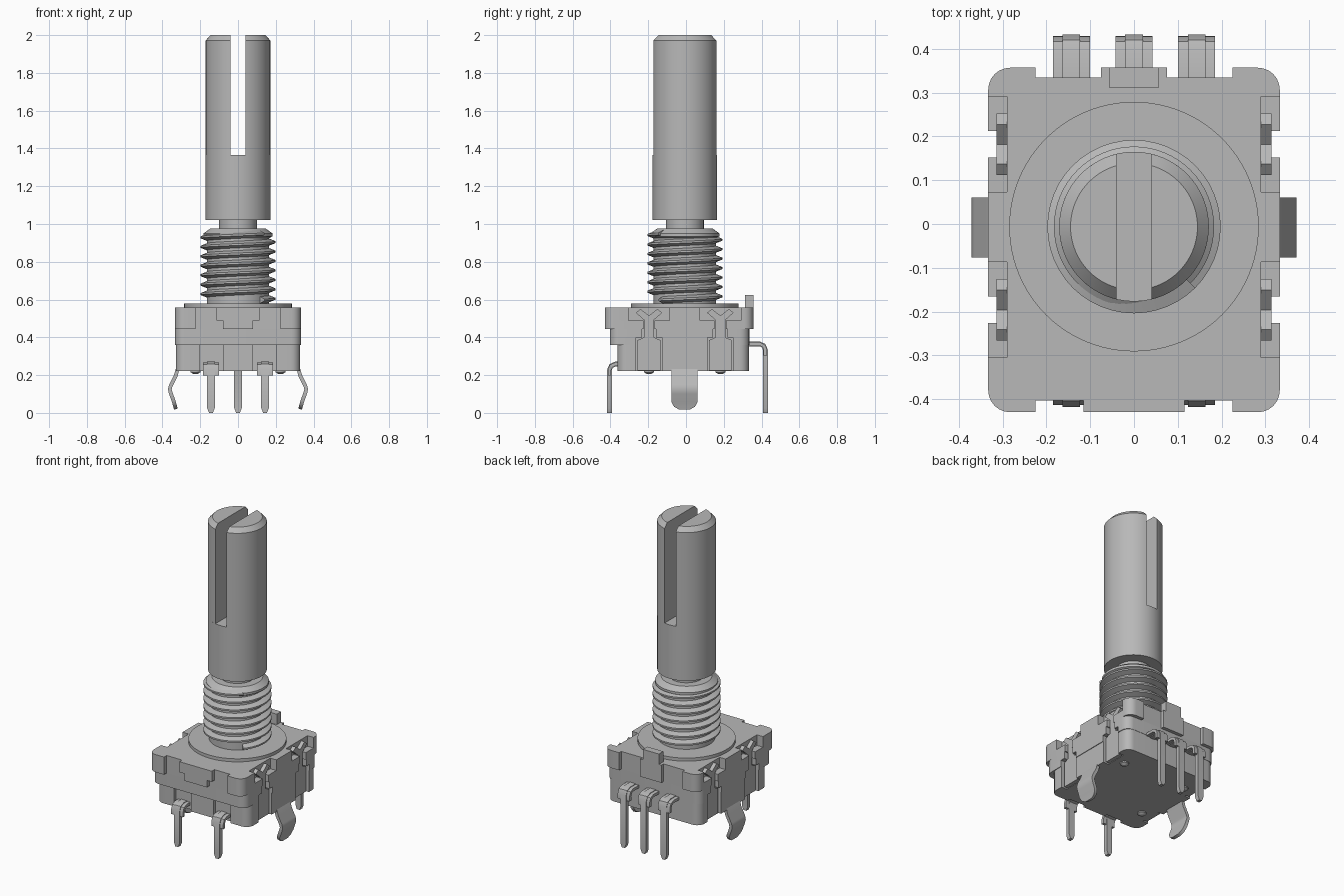
import bpy, bmesh, math
from mathutils import Vector

cube = bpy.data.objects.get("Cube")
if cube:
    bpy.data.objects.remove(cube)

grey = bpy.data.materials.new("metal_grey")
grey.use_nodes = True
grey.diffuse_color = (0.48, 0.48, 0.48, 1)
grey.node_tree.nodes["Principled BSDF"].inputs["Base Color"].default_value = (0.48, 0.48, 0.48, 1)

AXIS_Y = -0.006          # centre line of shaft and bushing
CLIP_Y = (-0.196, 0.182)  # centres of the side clips
SIDE, INNER = 0.333, 0.29


def make(name, verts, faces):
    mesh = bpy.data.meshes.new(name)
    mesh.from_pydata(verts, [], faces)
    bm = bmesh.new()
    bm.from_mesh(mesh)
    bmesh.ops.recalc_face_normals(bm, faces=bm.faces)
    bm.to_mesh(mesh)
    bm.free()
    mesh.materials.append(grey)
    mesh.shade_smooth()
    mesh.set_sharp_from_angle(angle=math.radians(32))
    obj = bpy.data.objects.new(name, mesh)
    bpy.context.collection.objects.link(obj)
    return obj


def loft(name, rings):
    """Skin closed rings of equal length and cap both ends."""
    n = len(rings[0])
    verts = [v for ring in rings for v in ring]
    faces = [(k * n + i, k * n + (i + 1) % n, (k + 1) * n + (i + 1) % n, (k + 1) * n + i)
             for k in range(len(rings) - 1) for i in range(n)]
    faces += [tuple(range(n)), tuple(range(len(verts) - n, len(verts)))]
    return make(name, verts, faces)


def slab(name, outline, z0, z1):
    return loft(name, [[(x, y, z) for x, y in outline] for z in (z0, z1)])


def lathe(name, profile, x=0, y=AXIS_Y, n=64):
    turn = [math.tau * i / n for i in range(n)]
    return loft(name, [[(x + r * math.cos(a), y + r * math.sin(a), z) for a in turn]
                       for r, z in profile])


def strip(name, path, thick, place):
    """Bent sheet strip: path of (outward, height, half width)."""
    rings = []
    for i, (u, z, w) in enumerate(path):
        a, b = path[max(i - 1, 0)], path[min(i + 1, len(path) - 1)]
        d = Vector((b[0] - a[0], b[1] - a[1]))
        if d.length < 1e-6:
            d = Vector((0, -1))
        d.normalize()
        ox, oz = -d.y * thick / 2, d.x * thick / 2
        rings.append([place(u + ox, z + oz, -w), place(u + ox, z + oz, w),
                      place(u - ox, z - oz, w), place(u - ox, z - oz, -w)])
    return loft(name, rings)


def body_outline(side, front, back, notch, f_step, b_step):
    """Plan of one housing layer; steps are (inner x, outer x, depth)."""
    rad, pts = 0.05, []

    def corner(cy, start):
        for i in range(7):
            a = start + i * math.pi / 12
            pts.append((side - rad + rad * math.cos(a), cy + rad * math.sin(a)))

    if f_step:
        x0, x1, d = f_step
        pts += [(x0, front), (x0, front + d), (x1, front + d), (x1, front)]
    corner(front + rad, -math.pi / 2)
    for cy in CLIP_Y:
        pts += [(side, cy - notch), (INNER, cy - notch), (INNER, cy + notch), (side, cy + notch)]
    corner(back - rad, 0)
    if b_step:
        x0, x1, d = b_step
        pts += [(x1, back), (x1, back - d), (x0, back - d), (x0, back)]
    return pts + [(-x, y) for x, y in reversed(pts)]


# Housing layers, from the moulded base up to the folded metal cover
back_step = (0.075, 0.225, 0.022)
layers = (
    ("base_block", 0.222, 0.36, 0.329, -0.362, 0.333, 0.068, (0.08, 0.2, 0.02), None),
    ("base_rim", 0.36, 0.40, SIDE, -0.403, 0.335, 0.068, None, None),
    ("middle_block", 0.40, 0.445, SIDE, -0.403, 0.335, 0.038, None, None),
    ("cover_skirt", 0.445, 0.49, SIDE, -0.43, 0.357, 0.03, (0.08, 0.225, 0.027), back_step),
)
for name, z0, z1, *shape in layers:
    slab(name, body_outline(*shape), z0, z1)

# Top cover has wide pockets around the clips
slab("cover_top", body_outline(SIDE, -0.43, 0.357, 0.109, (0.115, 0.225, 0.027), back_step), 0.49, 0.558)

# Locating tab on the back edge
slab("locating_tab", [(-0.057, 0.312), (0.057, 0.312), (0.057, 0.357), (-0.057, 0.357)], 0.5, 0.625)

# Fork shaped clips, rivets and mounting legs on both sides
half_clip = [(0, 0.515), (0.045, 0.55), (0.07, 0.53), (0.026, 0.492), (0.026, 0.4),
             (0.06, 0.385), (0.06, 0.225)]
clip = half_clip + [(-y, z) for y, z in reversed(half_clip[1:])]
leg = [(0.30, 0.26, 0.069), (0.322, 0.225, 0.069), (0.33, 0.195, 0.069), (0.356, 0.145, 0.069),
       (0.361, 0.125, 0.069), (0.356, 0.105, 0.069), (0.34, 0.06, 0.069),
       (0.333, 0.035, 0.055), (0.329, 0.02, 0.028)]
for s, label in ((1, "left"), (-1, "right")):
    for cy, end in zip(CLIP_Y, ("front", "back")):
        loft(f"{label}_{end}_clip", [[(s * x, cy + y, z) for y, z in clip] for x in (0.285, 0.314)])
        lathe(f"{label}_{end}_rivet", [(0.028, 0.23), (0.026, 0.215), (0.012, 0.206)], s * 0.225, cy, 20)
    strip(f"{label}_mounting_leg", leg, 0.02, lambda u, z, w: (s * u, -0.008 + w, z))


# Solder pins: broad bent shoulder with a narrow rib running to the tip
def pin(name, x, s, root, reach, top):
    def place(u, z, w):
        return (x + w, s * u, z)
    bend = [(root, top), (reach - 0.03, top), (reach - 0.009, top - 0.009), (reach, top - 0.03)]
    strip(name + "_shoulder", [(u, z, 0.042) for u, z in bend] + [(reach, top - 0.06, 0.042)],
          0.018, place)
    rib = [(u, z, 0.02) for u, z in bend]
    strip(name, rib + [(reach, 0.025, 0.02), (reach, 0, 0.01)], 0.026, place)


for x, label in ((-0.143, "right"), (0, "middle"), (0.143, "left")):
    pin(f"back_{label}_pin", x, 1, 0.3, 0.42, 0.365)
    if x:
        pin(f"front_{label}_pin", x, -1, 0.32, 0.405, 0.258)

# Flange, bushing and neck
lathe("flange", [(0.285, 0.55), (0.285, 0.578)], n=96)
lathe("bushing", [(0.165, 0.57), (0.165, 0.925), (0.183, 0.935), (0.183, 0.95), (0.148, 0.975)])
lathe("shaft_neck", [(0.1, 0.96), (0.1, 1.03)])

# Helical screw thread
TURNS, SEG, PITCH = 7, 48, 0.05
rings = []
for i in range(TURNS * SEG + 1):
    a = math.tau * i / SEG - math.pi / 4
    z = 0.598 + PITCH * i / SEG
    rings.append([(r * math.cos(a), AXIS_Y + r * math.sin(a), z + dz) for r, dz in
                  ((0.16, -0.02), (0.198, -0.005), (0.198, 0.005), (0.16, 0.02))])
loft("screw_thread", rings)

# Shaft with a slot splitting its upper part in two
RADIUS, SLOT, SLOT_Z = 0.171, 0.04, 1.365
lathe("shaft", [(RADIUS, 1.02), (RADIUS, SLOT_Z)])
for s, label in ((1, "left"), (-1, "right")):
    rings = []
    for r, z in ((RADIUS, SLOT_Z), (RADIUS, 1.972), (0.145, 2.0)):
        limit = math.acos(SLOT / r)
        angles = [limit * (i / 16 - 1) for i in range(33)]
        rings.append([(s * r * math.cos(a), AXIS_Y + r * math.sin(a), z) for a in angles])
    loft(f"{label}_shaft_half", rings)
